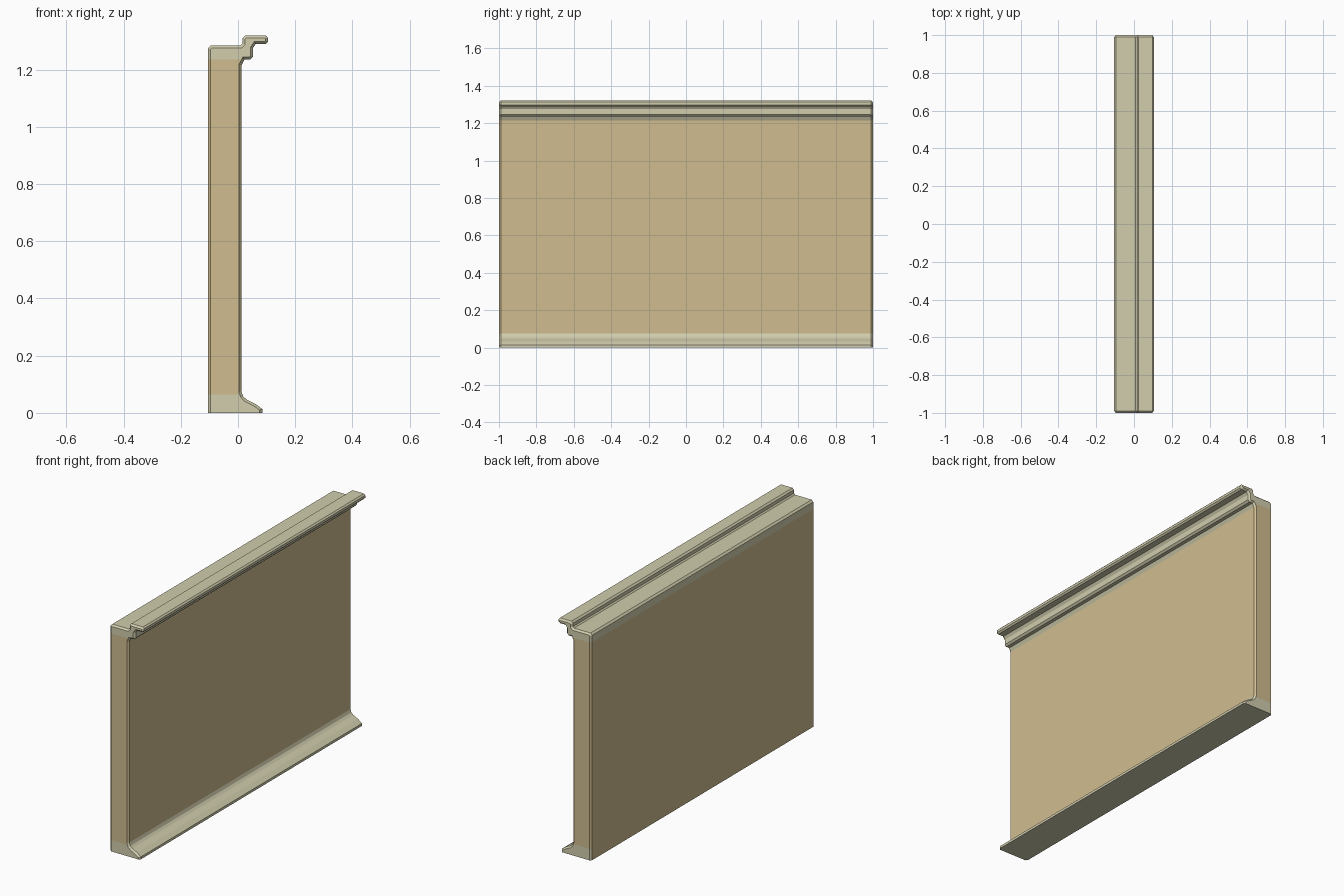
import bpy, bmesh
from mathutils import Vector

if "Cube" in bpy.data.objects:
    bpy.data.objects.remove(bpy.data.objects["Cube"])

HALF = 1.0       # half length along y
BEVEL = 0.01     # chamfer at both ends

def material(name, rgb):
    m = bpy.data.materials.new(name)
    m.diffuse_color = (*rgb, 1)
    m.use_nodes = True
    m.node_tree.nodes["Principled BSDF"].inputs["Base Color"].default_value = m.diffuse_color
    return m

# Cross-section (x, z), counter-clockwise: base, wall front, cornice, back
PROFILE = [(-.105, 0), (.085, 0), (.085, .014), (.06, .032), (.03, .047),
           (.018, .058), (.012, .075), (.012, 1.215), (.022, 1.235),
           (.042, 1.235), (.052, 1.245), (.052, 1.275), (.062, 1.29),
           (.097, 1.29), (.105, 1.298), (.105, 1.312), (.097, 1.32),
           (.025, 1.32), (.016, 1.311), (.016, 1.292), (.009, 1.285),
           (-.095, 1.285), (-.105, 1.275)]

def inset(points, d):
    """Mitred inward offset; the foot stays on the ground."""
    out = []
    n = len(points)
    for i in range(n):
        a, b, c = (Vector(points[k % n]) for k in (i - 1, i, i + 1))
        e1, e2 = (b - a).normalized(), (c - b).normalized()
        n1, n2 = Vector((-e1.y, e1.x)), Vector((-e2.y, e2.x))
        p = b + (n1 + n2) * d / (1 + n1.dot(n2))
        out.append((p.x, 0 if b.y == 0 else p.y))
    return out

# Loft the section with chamfered ends
bm = bmesh.new()
small = inset(PROFILE, BEVEL * .9)
rings = [[bm.verts.new((x, y, z)) for x, z in pts] for pts, y in
         ((small, -HALF), (PROFILE, BEVEL - HALF),
          (PROFILE, HALF - BEVEL), (small, HALF))]
for r, s in zip(rings, rings[1:]):
    for i in range(len(r)):
        j = (i + 1) % len(r)
        bm.faces.new((r[i], r[j], s[j], s[i]))
bm.faces.new(rings[0])
bm.faces.new(rings[-1][::-1])
bmesh.ops.recalc_face_normals(bm, faces=bm.faces[:])

# Colour boundaries on the ends and back
for z in (.065, 1.235):
    bmesh.ops.bisect_plane(bm, geom=bm.verts[:] + bm.edges[:] + bm.faces[:],
                           plane_co=(0, 0, z), plane_no=(0, 0, 1), dist=1e-5)
bm.normal_update()

# Trim: sloped mouldings, the cornice, and the foot except on the back
for f in bm.faces:
    z = f.calc_center_median().z
    trim = abs(f.normal.z) > .1 or z > 1.235 or (z < .065 and f.normal.x > -.9)
    f.material_index = 1 if trim else 0

mesh = bpy.data.meshes.new("wall_panel")
bm.to_mesh(mesh)
bm.free()
mesh.materials.append(material("tan plaster", (.63, .51, .28)))
mesh.materials.append(material("pale stone trim", (.64, .61, .42)))
wall = bpy.data.objects.new("wall_panel", mesh)
bpy.context.collection.objects.link(wall)
